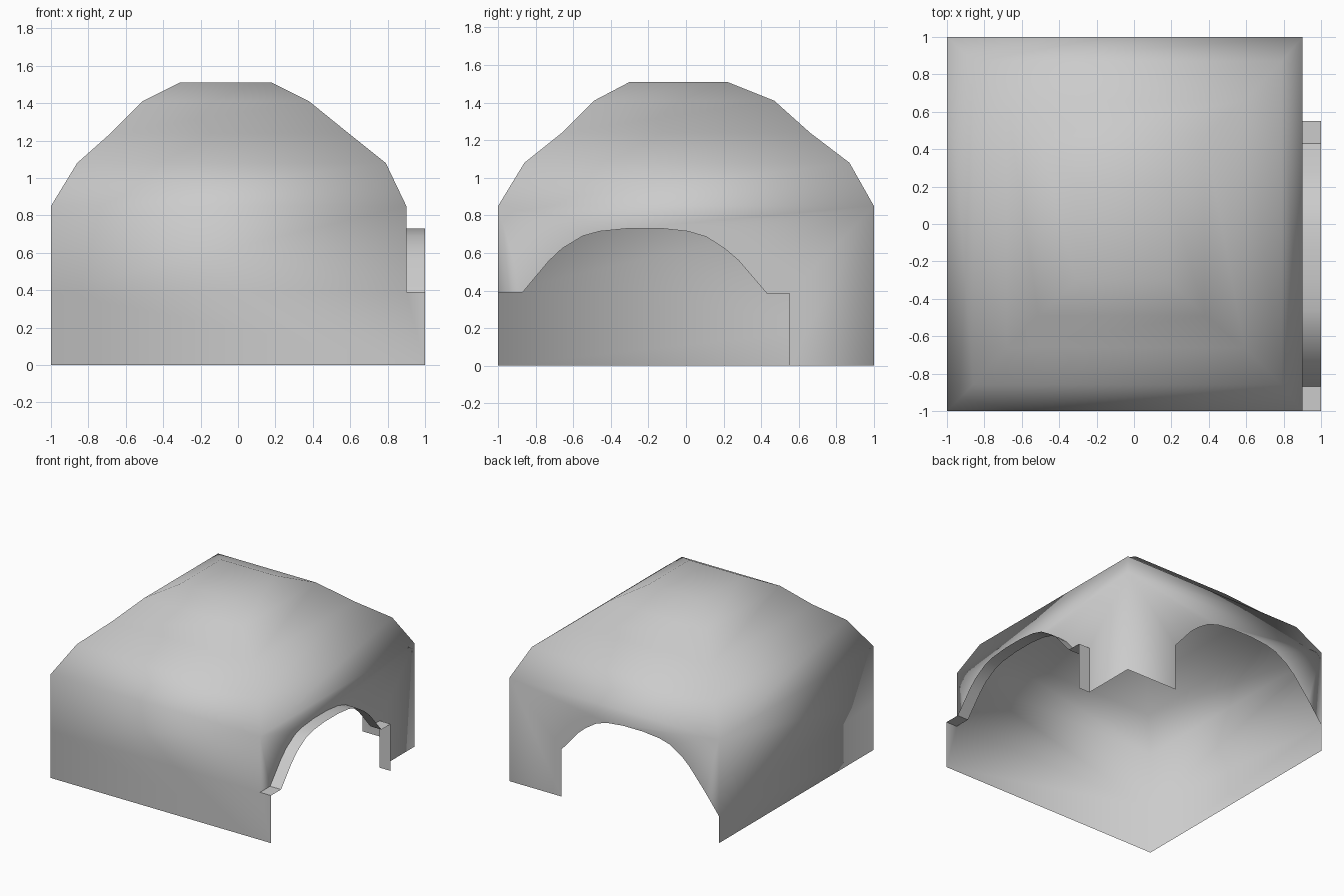
import bpy, bmesh

if "Cube" in bpy.data.objects:
    bpy.data.objects.remove(bpy.data.objects["Cube"])


def build(name, polygons):
    """Make a welded open shell from lists of corner points."""
    bm = bmesh.new()
    for points in polygons:
        bm.faces.new([bm.verts.new(p) for p in points])
    bmesh.ops.remove_doubles(bm, verts=bm.verts, dist=0.0005)
    for f in bm.faces:
        f.smooth = True
    mesh = bpy.data.meshes.new(name)
    bm.to_mesh(mesh)
    bm.free()
    obj = bpy.data.objects.new(name, mesh)
    bpy.context.collection.objects.link(obj)
    return obj


# Arch shape shared by both doorways: (position along wall, height)
arch = [(-.87, .39), (-.73, .557), (-.66, .623), (-.55, .69), (-.46, .715),
        (-.31, .73), (-.13, .73), (.01, .715), (.11, .685), (.21, .62),
        (.28, .56), (.43, .385)]

# Roof rings: x min, x max, y min, y max, height
rings = [(-1, .9, -1, 1, .85), (-.86, .79, -.86, .87, 1.08),
         (-.68, .59, -.66, .66, 1.24), (-.51, .38, -.49, .47, 1.41),
         (-.31, .18, -.30, .22, 1.51)]


def ring_corners(r):
    x0, x1, y0, y1, z = r
    return [(x0, y0, z), (x1, y0, z), (x1, y1, z), (x0, y1, z)]


faces = []
# Stepped roof
for low, high in zip(rings, rings[1:]):
    a, b = ring_corners(low), ring_corners(high)
    for i in range(4):
        j = (i + 1) % 4
        faces.append([a[i], a[j], b[j], b[i]])
faces.append(ring_corners(rings[-1]))

# Front wall, lower part reaching out to the porch
faces.append([(-1, -1, 0), (1, -1, 0), (1, -1, .39), (.9, -1, .39), (-1, -1, .39)])
faces.append([(-1, -1, .39), (.9, -1, .39), (.9, -1, .85), (-1, -1, .85)])

# Left wall
faces.append([(-1, 1, 0), (-1, -1, 0), (-1, -1, .39), (-1, -1, .85),
              (-1, 1, .85), (-1, 1, .22)])

# Right wall with arched doorway
door = [(-1, .39)] + arch + [(.55, .385), (.55, 0)]
faces.append([(.9, y, z) for y, z in door + [(1, 0), (1, .85), (-1, .85)]])

# Back wall with arched doorway running into the corner
back = [(-1, .22)] + arch + [(.43, 0), (.9, 0), (.9, .85), (-1, .85)]
faces.append([(x, 1, z) for x, z in reversed(back)])

build("hut_shell", faces)

# Porch strip projecting from the right doorway
strip = [[(.9, y0, z0), (1, y0, z0), (1, y1, z1), (.9, y1, z1)]
         for (y0, z0), (y1, z1) in zip(door, door[1:])]
porch = build("doorway_rim", strip)
bpy.context.view_layer.objects.active = porch
porch.select_set(True)
bpy.ops.object.shade_smooth_by_angle(angle=0.6)
